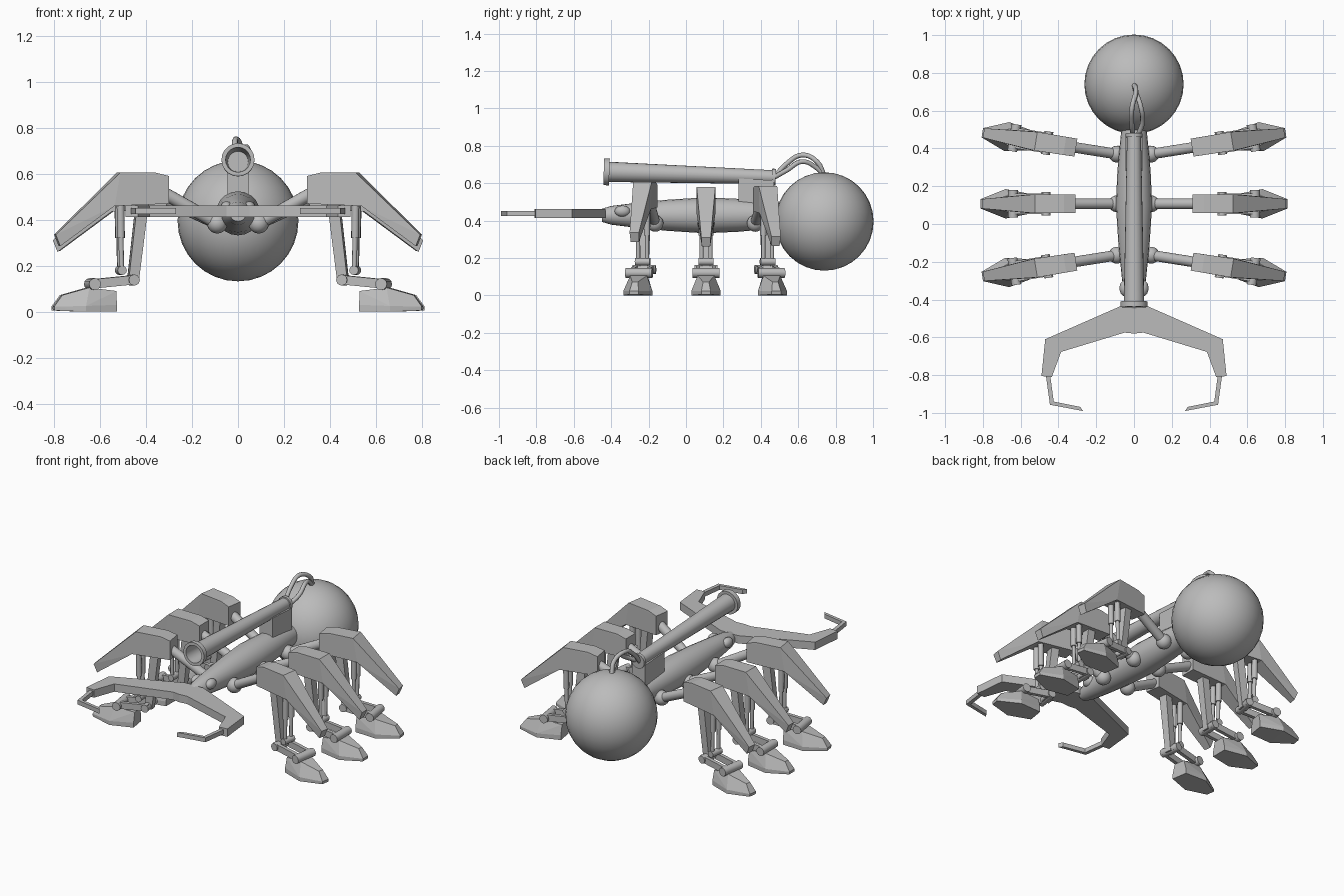
import bpy, bmesh, math
from mathutils import Matrix, Vector

cube = bpy.data.objects.get("Cube")
if cube:
    bpy.data.objects.remove(cube, do_unlink=True)

grey = bpy.data.materials.new("plain grey")
grey.use_nodes = True
grey.diffuse_color = (0.5, 0.5, 0.5, 1)
grey.node_tree.nodes["Principled BSDF"].inputs["Base Color"].default_value = (0.5, 0.5, 0.5, 1)
round_parts = []


def finish(name, bm, place=Matrix(), smooth=False):
    bm.transform(place)
    bmesh.ops.recalc_face_normals(bm, faces=bm.faces[:])
    mesh = bpy.data.meshes.new(name)
    bm.to_mesh(mesh)
    bm.free()
    mesh.materials.append(grey)
    obj = bpy.data.objects.new(name, mesh)
    bpy.context.collection.objects.link(obj)
    if smooth:
        round_parts.append(obj)
    return obj


def hull(name, points, place=Matrix()):
    """Convex block around mirrored points (x, half width, z)."""
    bm = bmesh.new()
    for x, w, z in points:
        bm.verts.new((x, w, z))
        bm.verts.new((x, -w, z))
    bmesh.ops.convex_hull(bm, input=bm.verts[:])
    bmesh.ops.dissolve_limit(bm, angle_limit=0.02, verts=bm.verts[:], edges=bm.edges[:])
    return finish(name, bm, place)


def plate(name, outline, low, high, place=Matrix()):
    """Flat outline in x, y given thickness in z."""
    bm = bmesh.new()
    face = bm.faces.new([bm.verts.new((x, y, low)) for x, y in outline])
    out = bmesh.ops.extrude_face_region(bm, geom=[face])
    verts = [v for v in out["geom"] if isinstance(v, bmesh.types.BMVert)]
    bmesh.ops.translate(bm, verts=verts, vec=(0, 0, high - low))
    if face.is_valid is False or len(bm.faces) < len(outline) + 2:
        bm.faces.new([v for v in bm.verts if v not in verts])
    return finish(name, bm, place)


def rod(name, a, b, r1, r2=None, place=Matrix(), sides=16):
    a, b = Vector(a), Vector(b)
    turn = (b - a).to_track_quat("Z", "Y").to_matrix().to_4x4()
    bm = bmesh.new()
    bmesh.ops.create_cone(bm, cap_ends=True, segments=sides, radius1=r1,
                          radius2=r1 if r2 is None else r2, depth=(b - a).length,
                          matrix=Matrix.Translation((a + b) / 2) @ turn)
    return finish(name, bm, place, True)


def ball(name, centre, r, place=Matrix(), scale=(1, 1, 1), seg=16, rings=10):
    bm = bmesh.new()
    bmesh.ops.create_uvsphere(bm, u_segments=seg, v_segments=rings, radius=r,
                              matrix=Matrix.Translation(centre) @ Matrix.Diagonal((*scale, 1)))
    return finish(name, bm, place, True)


def lathe(name, profile, place, sides=20):
    """Turn a (y, radius) profile around the y axis."""
    bm = bmesh.new()
    verts = [bm.verts.new((r, y, 0)) for y, r in profile]
    edges = [bm.edges.new(pair) for pair in zip(verts, verts[1:])]
    bmesh.ops.spin(bm, geom=verts + edges, axis=(0, 1, 0), cent=(0, 0, 0),
                   angle=2 * math.pi, steps=sides)
    bmesh.ops.remove_doubles(bm, verts=bm.verts[:], dist=0.0005)
    return finish(name, bm, place, True)


# Body and abdomen
lathe("body", [(-0.45, 0), (-0.45, 0.035), (-0.4, 0.05), (-0.28, 0.065), (-0.1, 0.083),
               (0.1, 0.096), (0.28, 0.088), (0.4, 0.077), (0.52, 0.065), (0.52, 0)],
      Matrix.Translation((0, 0, 0.428)))
ball("abdomen", (0, 0.74, 0.395), 0.263, seg=32, rings=16)

# Barrel with hollow muzzle and rear cap
lathe("barrel", [(-0.2, 0), (-0.2, 0.044), (-0.44, 0.054), (-0.44, 0.072), (-0.41, 0.072),
                 (-0.41, 0.054), (0.46, 0.037), (0.46, 0.045), (0.48, 0.045), (0.48, 0)],
      Matrix.Translation((0, 0, 0.647)) @ Matrix.Rotation(-0.032, 4, "X"))
hull("barrel_mount", [(x, y, z) for x, z in ((0.28, 0.625), (0.47, 0.615), (0.28, 0.49), (0.47, 0.46))
                      for y in (0.045,)], Matrix.Rotation(math.pi / 2, 4, "Z"))

# Hoses from the barrel to the abdomen
for name, bulge, top in (("hose_left", 0.045, 0.715), ("hose_right", -0.012, 0.75)):
    curve = bpy.data.curves.new(name, "CURVE")
    curve.dimensions = "3D"
    curve.bevel_depth = 0.013
    curve.bevel_resolution = 2
    curve.resolution_u = 6
    line = curve.splines.new("BEZIER")
    path = [(bulge / 2, 0.47, 0.63), (bulge, 0.54, top - 0.045), (bulge * 0.8, 0.62, top),
            (0.01, 0.7, top - 0.035), (0, 0.74, 0.64)]
    line.bezier_points.add(len(path) - 1)
    for point, co in zip(line.bezier_points, path):
        point.co = co
        point.handle_left_type = point.handle_right_type = "AUTO"
    hose = bpy.data.objects.new(name, curve)
    curve.materials.append(grey)
    bpy.context.collection.objects.link(hose)


def leg(name, place, lift):
    up = place @ Matrix.Translation((0, 0, lift))
    # Hip and upper arm
    ball(name + "_hip", (0.09, 0, 0.385), 0.045, place)
    rod(name + "_upper_arm", (0.09, 0, 0.385), (0.36, 0, 0.535 + lift), 0.028, place=place)
    # Armour over thigh and knee
    hull(name + "_thigh_guard", [(0.31, 0.048, 0.47), (0.31, 0.048, 0.59), (0.37, 0.048, 0.605),
                                 (0.525, 0.05, 0.605), (0.55, 0.05, 0.46)], up)
    hull(name + "_knee_guard", [(0.525, 0.05, 0.605), (0.55, 0.05, 0.46),
                                (0.805, 0.025, 0.335), (0.785, 0.022, 0.285)], up)
    # Shin strut and twin pistons
    hull(name + "_shin", [(0.395, 0.026, 0.48), (0.445, 0.026, 0.48),
                          (0.44, 0.02, 0.12), (0.485, 0.02, 0.12)], place)
    for y in (-0.024, 0.024):
        rod(name + "_piston_sleeve", (0.52, y, 0.48), (0.518, y, 0.32), 0.017, place=place, sides=10)
        rod(name + "_piston_rod", (0.518, y, 0.33), (0.515, y, 0.17), 0.011, place=place, sides=10)
        # Ankle link bars
        hull(name + "_ankle_link", [(x, 0.011, z) for x, z in (
            (0.45, 0.16), (0.45, 0.12), (0.65, 0.14), (0.65, 0.1))],
            place @ Matrix.Translation((0, y * 1.8, 0)))
    # Pins across the joints
    for x, z, w, r in ((0.465, 0.138, 0.062, 0.024), (0.64, 0.12, 0.072, 0.026),
                       (0.515, 0.18, 0.04, 0.02)):
        rod(name + "_joint_pin", (x, -w, z), (x, w, z), r, place=place, sides=12)
    # Pointed foot
    hull(name + "_foot", [(0.54, 0.05, 0), (0.68, 0.078, 0), (0.81, 0.025, 0.005),
                          (0.54, 0.05, 0.03), (0.68, 0.078, 0.025), (0.812, 0.025, 0.022),
                          (0.54, 0.035, 0.09), (0.66, 0.045, 0.105), (0.775, 0.015, 0.072)], place)


for side, sign in (("left", 1), ("right", -1)):
    mirror = Matrix.Diagonal((sign, 1, 1, 1))
    # Three legs, the outer pairs splayed
    for part, y, angle, lift in (("front", -0.165, -9, 0), ("middle", 0.107, 0, -0.025),
                                 ("rear", 0.37, 9, -0.02)):
        leg(f"{part}_{side}_leg", mirror @ Matrix.Translation((0.09, y, 0))
            @ Matrix.Rotation(math.radians(angle), 4, "Z") @ Matrix.Translation((-0.09, 0, 0)), lift)
    # Eye
    ball(side + "_eye", (0.05, -0.34, 0.45), 0.03, mirror, (0.9, 1.4, 1))
    # Jaw arm and its hooked tip
    plate(side + "_jaw", [(0, -0.43), (0.06, -0.43), (0.47, -0.61), (0.49, -0.805),
                          (0.435, -0.81), (0.386, -0.677), (0.05, -0.575), (0, -0.58)],
          0.413, 0.462, mirror)
    plate(side + "_jaw_tip", [(0.445, -0.79), (0.468, -0.79), (0.445, -0.957), (0.27, -0.99),
                              (0.285, -0.968), (0.425, -0.94)], 0.425, 0.452, mirror)

# Smooth shading on the round parts
bpy.ops.object.select_all(action="DESELECT")
for obj in round_parts:
    obj.select_set(True)
bpy.context.view_layer.objects.active = round_parts[0]
bpy.ops.object.shade_smooth_by_angle(angle=math.radians(40))
